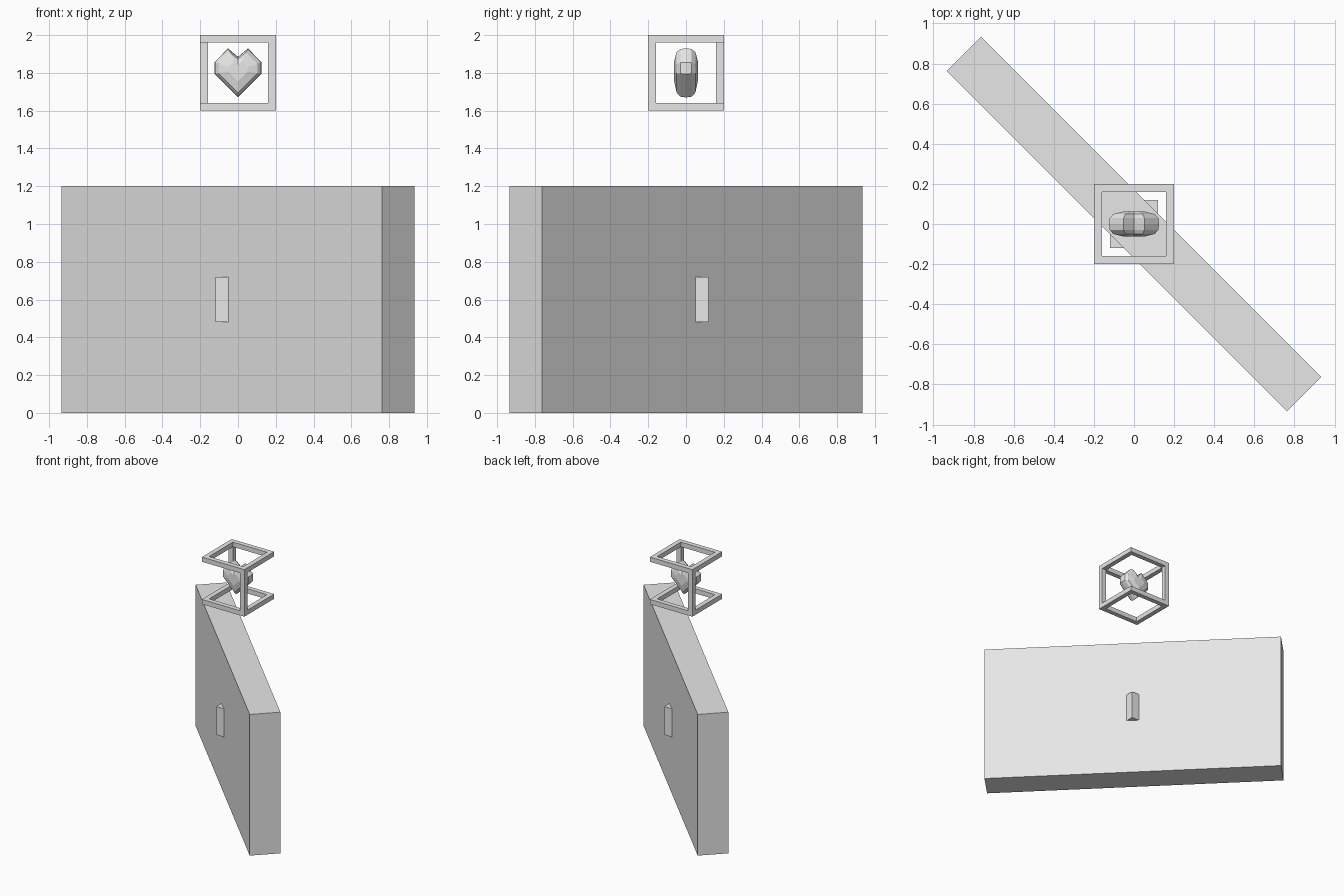
import bpy
import bmesh
from math import radians

default = bpy.data.objects.get("Cube")
if default:
    bpy.data.objects.remove(default, do_unlink=True)

grey = bpy.data.materials.new("light_grey")
grey.use_nodes = True
grey.diffuse_color = (0.8, 0.8, 0.8, 1)
grey.node_tree.nodes["Principled BSDF"].inputs["Base Color"].default_value = (0.8, 0.8, 0.8, 1)


def finish(name, bm):
    bmesh.ops.recalc_face_normals(bm, faces=bm.faces)
    mesh = bpy.data.meshes.new(name)
    bm.to_mesh(mesh)
    bm.free()
    mesh.materials.append(grey)
    obj = bpy.data.objects.new(name, mesh)
    bpy.context.collection.objects.link(obj)
    return obj


def box(name, size, z, turn=0):
    bm = bmesh.new()
    bmesh.ops.create_cube(bm, size=1)
    bmesh.ops.scale(bm, vec=size, verts=bm.verts)
    obj = finish(name, bm)
    obj.location.z = z
    obj.rotation_euler.z = radians(turn)
    return obj


# Diagonal wall slab with a small block poking through it
box("wall_slab", (2.4, 0.24, 1.2), 0.6, -45)
box("core_block", (0.24, 0.24, 0.24), 0.6)

# Open cage: two square rings joined by posts at two opposite corners
STEPS = (-0.2, -0.16, 0.16, 0.2)


def filled(cell):
    i, j, k = cell
    if min(cell) < 0 or max(cell) > 2:
        return False
    if k == 1:
        return (i, j) in ((2, 0), (0, 2))
    return (i, j) != (1, 1)


bm = bmesh.new()
for n in range(27):
    cell = (n % 3, n // 3 % 3, n // 9)
    if not filled(cell):
        continue
    for axis in range(3):
        for side in (0, 1):
            beside = list(cell)
            beside[axis] += 2 * side - 1
            if filled(beside):
                continue
            quad = []
            for u, v in ((0, 0), (1, 0), (1, 1), (0, 1)):
                corner = list(cell)
                corner[axis] += side
                corner[(axis + 1) % 3] += u
                corner[(axis + 2) % 3] += v
                quad.append(bm.verts.new([STEPS[c] for c in corner]))
            bm.faces.new(quad)
bmesh.ops.remove_doubles(bm, verts=bm.verts, dist=0.001)
finish("cage_frame", bm).location.z = 1.8

# Faceted heart: mirrored outline stepped inward towards front and back
half = [(0.125, -0.02), (0.125, 0.04), (0.053, 0.115)]
outline = [(0, -0.145)] + half + [(0, 0.07)] + [(-x, z) for x, z in reversed(half)]
front = [(0.03, 0.97), (0.05, 0.82), (0.063, 0.4)]
levels = [(-y, s) for y, s in reversed(front)] + [(0, 1)] + front

bm = bmesh.new()
rings = [[bm.verts.new((x * s, y, z * s)) for x, z in outline] for y, s in levels]
count = len(outline)
for a, b in zip(rings, rings[1:]):
    for i in range(count):
        j = (i + 1) % count
        bm.faces.new((a[i], a[j], b[j], b[i]))
bm.faces.new(rings[0])
bm.faces.new(rings[-1])
finish("heart", bm).location.z = 1.815
